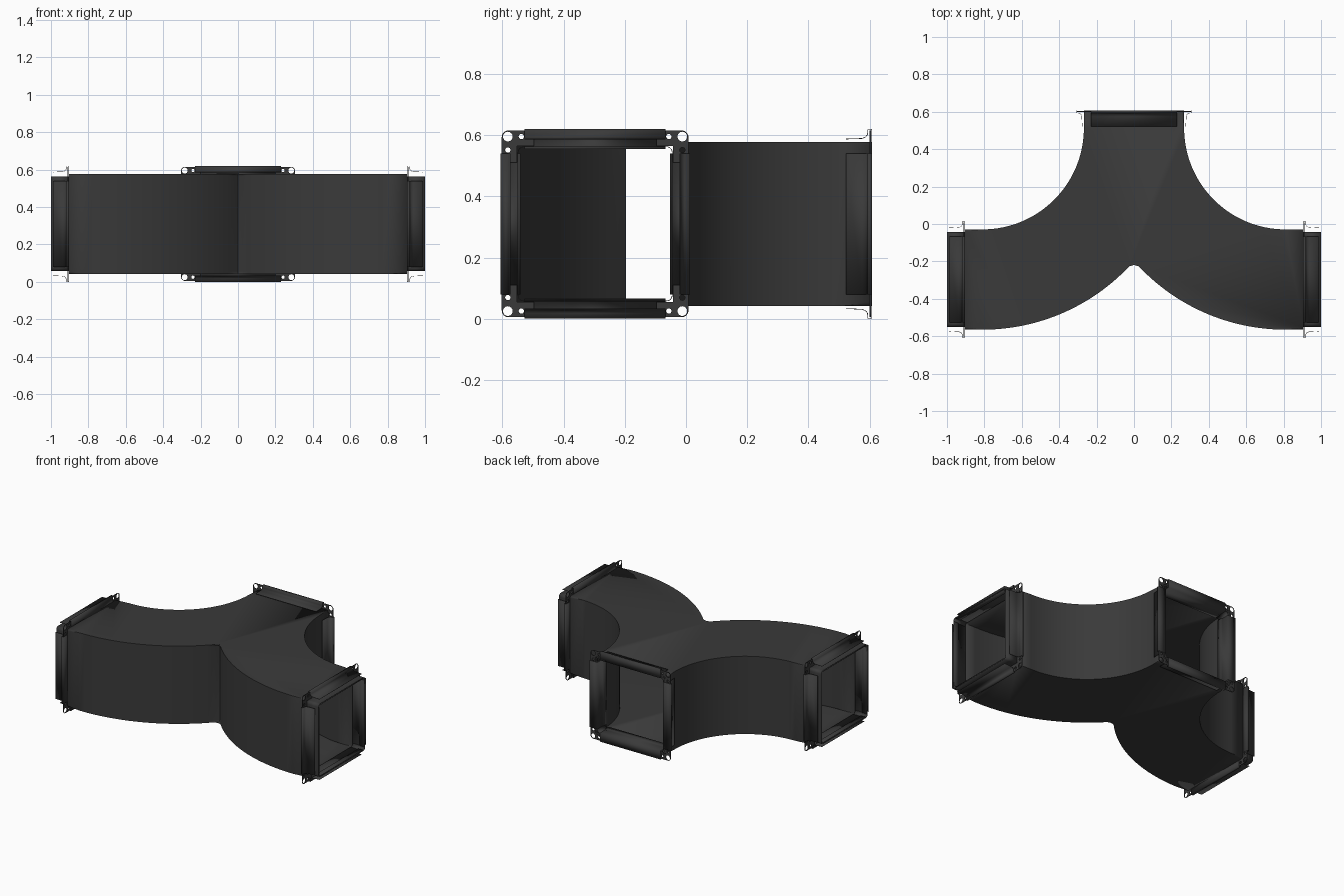
import bpy, bmesh, math
from mathutils import Matrix, Vector

if "Cube" in bpy.data.objects:
    bpy.data.objects.remove(bpy.data.objects["Cube"])

HALF = 0.268            # half width of the square duct
ARM_Y, MID_Z = -0.297, 0.31
END_X, END_Y = 0.905, 0.607
BEND = 0.81             # centreline bend radius

mat = bpy.data.materials.new("dark_sheet_metal")
mat.diffuse_color = (0.042, 0.042, 0.042, 1)
mat.use_nodes = True
mat.node_tree.nodes["Principled BSDF"].inputs["Base Color"].default_value = mat.diffuse_color


def finish(name, bm, matrix=None, thickness=0.003, offset=-1):
    bmesh.ops.recalc_face_normals(bm, faces=bm.faces)
    me = bpy.data.meshes.new(name)
    bm.to_mesh(me)
    bm.free()
    me.materials.append(mat)
    ob = bpy.data.objects.new(name, me)
    bpy.context.collection.objects.link(ob)
    if matrix:
        ob.matrix_world = matrix
    if thickness:
        mod = ob.modifiers.new("sheet", 'SOLIDIFY')
        mod.thickness, mod.offset = thickness, offset
    bpy.ops.object.select_all(action='DESELECT')
    ob.select_set(True)
    bpy.context.view_layer.objects.active = ob
    bpy.ops.object.shade_smooth_by_angle(angle=math.radians(35))
    return ob


def arc(cx, cy, r, a0, a1, n):
    return [(cx + r * math.cos(a0 + (a1 - a0) * i / n),
             cy + r * math.sin(a0 + (a1 - a0) * i / n)) for i in range(n + 1)]


# Duct body: two bends merging into one outlet, open at three ends
cx, cy = BEND, ARM_Y + BEND
r_out, r_in = BEND + HALF, BEND - HALF
right = arc(cx, cy, r_out, 2 * math.pi - math.acos(-cx / r_out), 1.5 * math.pi, 24)
right += [(END_X, ARM_Y - HALF), (END_X, ARM_Y + HALF)]
right += arc(cx, cy, r_in, 1.5 * math.pi, math.pi, 32) + [(HALF, END_Y)]
outline = right + [(-x, y) for x, y in reversed(right[1:])]
bm = bmesh.new()
low = [bm.verts.new((x, y, MID_Z - HALF)) for x, y in outline]
top = [bm.verts.new((x, y, MID_Z + HALF)) for x, y in outline]
bm.faces.new(low[::-1])
bm.faces.new(top)
for i in range(len(outline)):
    j = (i + 1) % len(outline)
    (xa, ya), (xb, yb) = outline[i], outline[j]
    at_side = abs(abs(xa) - END_X) < 1e-5 and abs(xa - xb) < 1e-5
    at_back = abs(ya - END_Y) < 1e-5 and abs(yb - END_Y) < 1e-5
    if not (at_side or at_back):
        bm.faces.new((low[i], low[j], top[j], top[i]))
rims = [e for e in bm.edges if len(e.link_faces) == 2
        and abs(e.verts[0].co.z - e.verts[1].co.z) < 1e-5]
bmesh.ops.bevel(bm, geom=rims, offset=0.014, segments=3, profile=0.5, affect='EDGES')
finish("duct_body", bm)


def rails(name, matrix):
    # Folded flange profile (distance from axis, depth), repeated on four sides
    prof = [(.245, .095), (.245, .06), (.251, .055), (.251, 0), (.309, 0), (.309, .014),
            (.292, .014), (.284, .02), (.279, .032), (.277, .085)]
    bm = bmesh.new()
    for k in range(4):
        rot = Matrix.Rotation(k * math.pi / 2, 4, 'Z')
        a = [bm.verts.new(rot @ Vector((u, -.23, d))) for u, d in prof]
        b = [bm.verts.new(rot @ Vector((u, .23, d))) for u, d in prof]
        for i in range(len(prof) - 1):
            bm.faces.new((a[i], a[i + 1], b[i + 1], b[i]))
    finish(name, bm, matrix, 0.002, 0)


def sleeve(name, matrix):
    # Rounded square collar inside the flange
    h, r = 0.253, 0.02
    pts = []
    for k, (sx, sy) in enumerate(((1, 1), (-1, 1), (-1, -1), (1, -1))):
        pts += arc(sx * (h - r), sy * (h - r), r, k * math.pi / 2, (k + 1) * math.pi / 2, 5)
    bm = bmesh.new()
    a = [bm.verts.new((x, y, 0)) for x, y in pts]
    b = [bm.verts.new((x, y, .095)) for x, y in pts]
    for i in range(len(pts)):
        j = (i + 1) % len(pts)
        bm.faces.new((a[i], a[j], b[j], b[i]))
    finish(name, bm, matrix, 0.002)


def corners(name, matrix):
    # L-shaped corner plates with one large and two small bolt holes
    cu = bpy.data.curves.new(name, 'CURVE')
    cu.dimensions, cu.fill_mode, cu.extrude = '2D', 'BOTH', 0.002
    shape = [(.255, .2), (.305, .2)] + arc(.283, .283, .022, 0, math.pi / 2, 6)
    shape += [(.2, .305), (.2, .255), (.255, .255)]
    loops = [shape, arc(.285, .285, .016, 0, 1.875 * math.pi, 15)]
    loops += [arc(u, v, .009, 0, 1.8 * math.pi, 9) for u, v in ((.285, .241), (.241, .285))]
    for k in range(4):
        rot = Matrix.Rotation(k * math.pi / 2, 4, 'Z')
        for loop in loops:
            sp = cu.splines.new('POLY')
            sp.points.add(len(loop) - 1)
            for p, (x, y) in zip(sp.points, loop):
                p.co = (*(rot @ Vector((x, y, 0))), 1)
            sp.use_cyclic_u = True
    cu.materials.append(mat)
    ob = bpy.data.objects.new(name, cu)
    bpy.context.collection.objects.link(ob)
    ob.matrix_world = matrix @ Matrix.Translation((0, 0, .005))


# One flange per opening; depth axis runs away from the flange face
ends = {"back": ((0, END_Y, MID_Z), (0, -1, 0)),
        "right": ((END_X, ARM_Y, MID_Z), (1, 0, 0)),
        "left": ((-END_X, ARM_Y, MID_Z), (-1, 0, 0))}
for side, (pos, axis) in ends.items():
    d, v = Vector(axis), Vector((0, 0, 1))
    u = v.cross(d)
    m = Matrix.Translation(pos) @ Matrix((u, v, d)).transposed().to_4x4()
    m = m if m.determinant() > 0 else m @ Matrix.Scale(-1, 4, (1, 0, 0))
    rails(side + "_flange_rails", m)
    sleeve(side + "_flange_sleeve", m)
    corners(side + "_flange_corners", m)
